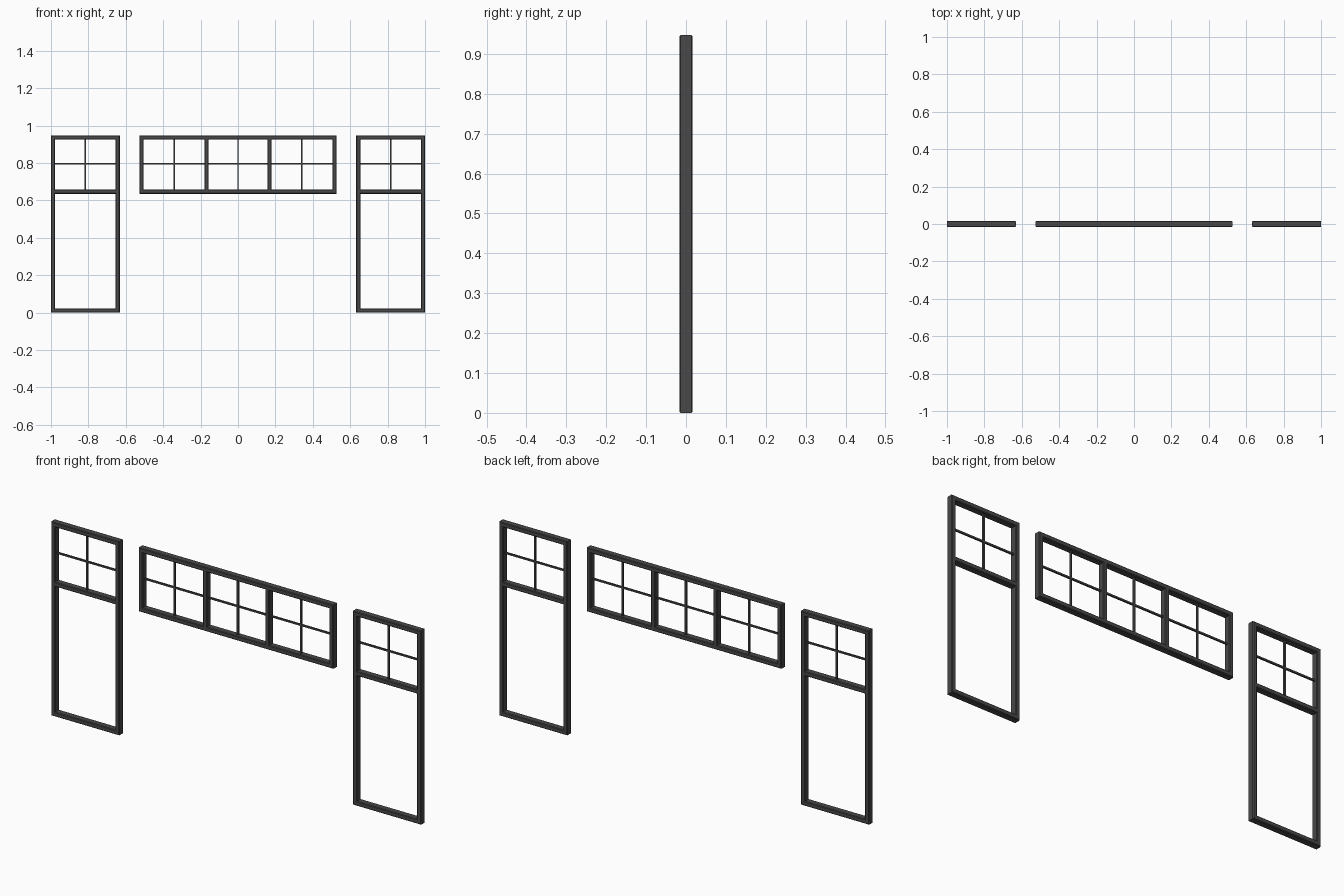
import bpy, bmesh

if "Cube" in bpy.data.objects:
    bpy.data.objects.remove(bpy.data.objects["Cube"])

HALF_D = 0.0165   # half frame depth
W = 0.022         # frame bar width
C = 0.003         # chamfer
TOP = 0.947

grey = bpy.data.materials.new("dark grey frame")
grey.diffuse_color = (0.065, 0.065, 0.065, 1)
grey.use_nodes = True
grey.node_tree.nodes["Principled BSDF"].inputs["Base Color"].default_value = grey.diffuse_color

# chamfered bar section: (distance across the bar, y)
SECTION = [(C, -HALF_D), (W - C, -HALF_D), (W, -HALF_D + C), (W, HALF_D - C),
           (W - C, HALF_D), (C, HALF_D), (0, HALF_D - C), (0, -HALF_D + C)]


def finish(name, bm):
    bmesh.ops.recalc_face_normals(bm, faces=bm.faces)
    mesh = bpy.data.meshes.new(name)
    bm.to_mesh(mesh)
    bm.free()
    mesh.materials.append(grey)
    obj = bpy.data.objects.new(name, mesh)
    bpy.context.collection.objects.link(obj)
    return obj


def sweep(name, rings, closed):
    bm = bmesh.new()
    loops = [[bm.verts.new(p) for p in ring] for ring in rings]
    n = len(loops)
    for i in range(n if closed else n - 1):
        a, b = loops[i], loops[(i + 1) % n]
        for j in range(len(a)):
            k = (j + 1) % len(a)
            bm.faces.new((a[j], a[k], b[k], b[j]))
    if not closed:
        bm.faces.new(loops[0])
        bm.faces.new(loops[-1])
    return finish(name, bm)


def frame(name, x0, x1, z0, z1):
    # mitred rectangular frame
    corners = [(x0, z0, 1, 1), (x1, z0, -1, 1), (x1, z1, -1, -1), (x0, z1, 1, -1)]
    sweep(name, [[(x + sx * t, y, z + sz * t) for t, y in SECTION]
                 for x, z, sx, sz in corners], True)


def rail(name, x0, x1, z):
    sweep(name, [[(x, y, z - W / 2 + t) for t, y in SECTION] for x in (x0, x1)], False)


def mullion(name, x, z0, z1):
    sweep(name, [[(x - W / 2 + t, y, z) for t, y in SECTION] for z in (z0, z1)], False)


def bar(name, x0, x1, z0, z1, d=0.004):
    # thin glazing bar
    bm = bmesh.new()
    bmesh.ops.create_cube(bm, size=1)
    for v in bm.verts:
        v.co = ((x0 + x1) / 2 + v.co.x * (x1 - x0), v.co.y * 2 * d,
                (z0 + z1) / 2 + v.co.z * (z1 - z0))
    finish(name, bm)


B = 0.004         # half width of a glazing bar
ZM = 0.795        # height of the horizontal glazing bars
I = W - 0.004     # bars run slightly into the frame

# tall side windows
for side, x0, x1 in (("left", -1.0, -0.632), ("right", 0.632, 1.0)):
    xm = (x0 + x1) / 2
    frame(side + "_window_frame", x0, x1, 0, TOP)
    rail(side + "_transom_rail", x0 + I, x1 - I, 0.646)
    bar(side + "_vertical_bar", xm - B, xm + B, 0.655, TOP - I)
    bar(side + "_horizontal_bar", x0 + I, x1 - I, ZM - B, ZM + B)

# wide centre window
XC, ZC = 0.526, 0.635
frame("centre_window_frame", -XC, XC, ZC, TOP)
for i, x in enumerate((-0.168, 0.168)):
    mullion("centre_mullion_%d" % i, x, ZC + I, TOP - I)
for i, x in enumerate((-0.342, 0, 0.342)):
    bar("centre_vertical_bar_%d" % i, x - B, x + B, ZC + I, TOP - I)
for i, (a, b) in enumerate(((-XC + I, -0.175), (-0.161, 0.161), (0.175, XC - I))):
    bar("centre_horizontal_bar_%d" % i, a, b, ZM - B, ZM + B)
